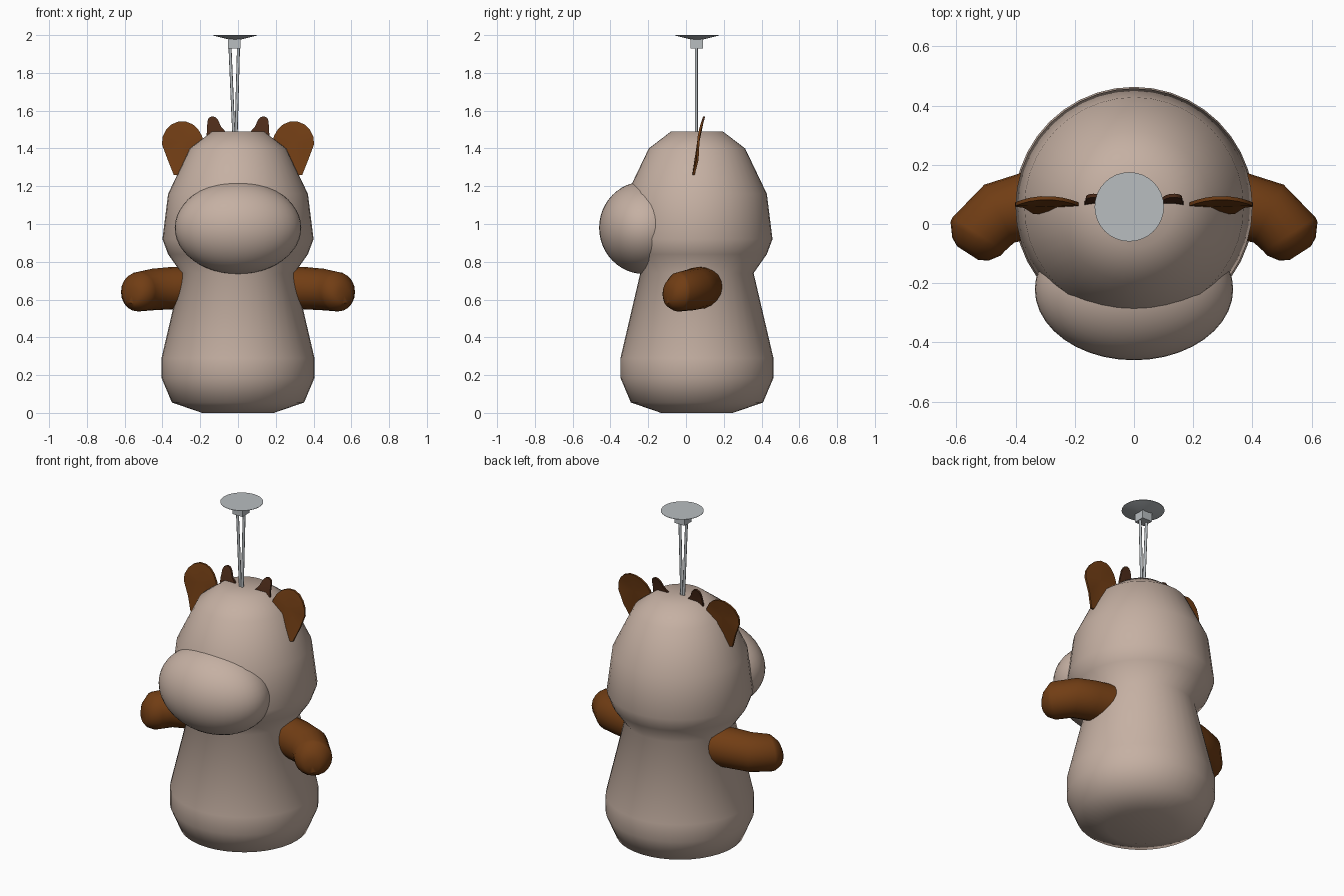
import bpy, bmesh, math
from mathutils import Vector, Matrix

if "Cube" in bpy.data.objects:
    bpy.data.objects.remove(bpy.data.objects["Cube"])


def material(name, rgb):
    m = bpy.data.materials.new(name)
    m.diffuse_color = (*rgb, 1)
    m.use_nodes = True
    m.node_tree.nodes["Principled BSDF"].inputs["Base Color"].default_value = m.diffuse_color
    return m


TAN = material("warm tan", (0.56, 0.435, 0.365))
BROWN = material("brown", (0.165, 0.047, 0.007))
DARK = material("dark brown", (0.075, 0.025, 0.010))
GREY = material("light grey", (0.48, 0.51, 0.53))
CY = 0.058  # y of the body axis


def finish(name, bm, mat, angle=None):
    bmesh.ops.recalc_face_normals(bm, faces=bm.faces)
    me = bpy.data.meshes.new(name)
    bm.to_mesh(me)
    bm.free()
    me.materials.append(mat)
    ob = bpy.data.objects.new(name, me)
    bpy.context.collection.objects.link(ob)
    if angle:
        bpy.ops.object.select_all(action='DESELECT')
        ob.select_set(True)
        bpy.context.view_layer.objects.active = ob
        bpy.ops.object.shade_smooth_by_angle(angle=math.radians(angle))
    return ob


def tube(name, rings, mat, sides, angle=None):
    """Skin of circles, each given as (centre, axis direction, radius)."""
    bm = bmesh.new()
    loops = []
    for centre, axis, r in rings:
        axis = Vector(axis).normalized()
        ref = Vector((0, 1, 0)) if abs(axis.z) > 0.9 else Vector((0, 0, 1))
        u = ref.cross(axis).normalized()
        v = axis.cross(u)
        loops.append([bm.verts.new(Vector(centre) + r * (
            math.cos(2 * math.pi * i / sides) * u + math.sin(2 * math.pi * i / sides) * v))
            for i in range(sides)])
    for a, b in zip(loops, loops[1:]):
        for i in range(sides):
            j = (i + 1) % sides
            bm.faces.new((a[i], a[j], b[j], b[i]))
    for end, k in ((loops[0], 0), (loops[-1], -1)):
        tip = bm.verts.new(rings[k][0])
        for i in range(sides):
            bm.faces.new((end[i], end[(i + 1) % sides], tip))
    return finish(name, bm, mat, angle)


# One-piece body and head, turned from a profile of (radius, height)
profile = [(0.19, 0.0), (0.35, 0.055), (0.405, 0.185), (0.405, 0.29), (0.30, 0.74),
           (0.37, 0.84), (0.40, 0.92), (0.37, 1.16), (0.255, 1.40), (0.137, 1.49)]
tube("body_and_head", [((0, CY, z), (0, 0, 1), r) for r, z in profile], TAN, 40, 80)

# Muzzle
bm = bmesh.new()
bmesh.ops.create_uvsphere(bm, u_segments=40, v_segments=24, radius=1)
bmesh.ops.transform(bm, verts=bm.verts, matrix=Matrix.Translation((0, -0.22, 0.98))
                    @ Matrix.Diagonal((0.335, 0.24, 0.245, 1)))
finish("muzzle", bm, TAN, 80)


# Thin leaf plate from an (x, z) outline, leaning back with a slight curl
def plate(name, outline, half, mat):
    bm = bmesh.new()
    mid = [sum(c) / len(outline) for c in zip(*outline)]
    rims, centres = [], []
    for d in (-half, half):
        def point(x, z):
            lean = 0.04 + 0.17 * (z - 1.26)
            return bm.verts.new((x, lean + 0.007 * math.sin((z - 1.26) * 22) + d, z))
        rims.append([point(x, z) for x, z in outline])
        centres.append(point(*mid))
    n = len(outline)
    for i in range(n):
        j = (i + 1) % n
        bm.faces.new((rims[0][i], rims[0][j], rims[1][j], rims[1][i]))
        for rim, c in zip(rims, centres):
            bm.faces.new((rim[i], rim[j], c))
    return finish(name, bm, mat, 40)


ear = [(0.28, 1.255), (0.34, 1.26), (0.372, 1.34), (0.402, 1.42), (0.40, 1.46), (0.38, 1.50),
       (0.352, 1.527), (0.315, 1.543), (0.275, 1.542), (0.24, 1.528), (0.212, 1.503),
       (0.19, 1.465), (0.18, 1.42), (0.22, 1.33)]
horn = [(0.06, 1.44), (0.065, 1.488), (0.09, 1.515), (0.105, 1.55), (0.12, 1.566),
        (0.138, 1.57), (0.154, 1.562), (0.162, 1.545), (0.164, 1.50), (0.17, 1.42)]

# Bent arm: (x, y, z), axis in plan, radius
arm = [((0.18, 0.10, 0.665), (1, -0.2), 0.112), ((0.36, 0.062, 0.66), (1, -0.22), 0.112),
       ((0.455, 0.035, 0.653), (0.87, -0.45), 0.11), ((0.525, -0.035, 0.642), (0.54, -0.84), 0.105),
       ((0.535, -0.05, 0.64), (0.56, -0.83), 0.102), ((0.553, -0.085, 0.63), (0.54, -0.84), 0.072),
       ((0.562, -0.098, 0.622), (0.54, -0.84), 0.042)]

for side, s in (("left", -1), ("right", 1)):
    plate(side + "_ear", [(s * x, z) for x, z in ear], 0.006, BROWN)
    plate(side + "_horn", [(s * x, z) for x, z in horn], 0.006, DARK)
    tube(side + "_arm", [((s * c[0], c[1], c[2]), (s * d[0], d[1], 0), r) for c, d, r in arm],
         BROWN, 20, 35)
    # Hanging cord strand
    low, high = Vector((-0.016 + s * 0.005, 0.055, 1.44)), Vector((-0.02 + s * 0.023, 0.055, 1.95))
    tube(side + "_cord", [(low, high - low, 0.008), (high, high - low, 0.008)], GREY, 8, 60)

# Cord clamp block
bm = bmesh.new()
bmesh.ops.create_cube(bm, size=1)
bmesh.ops.transform(bm, verts=bm.verts, matrix=Matrix.Translation((-0.02, 0.056, 1.956))
                    @ Matrix.Diagonal((0.066, 0.066, 0.055, 1)))
finish("cord_clamp", bm, GREY)

# Suction cup
tube("suction_cup", [((-0.016, 0.058, 1.972), (0, 0, 1), 0.012),
                     ((-0.016, 0.058, 1.998), (0, 0, 1), 0.117),
                     ((-0.016, 0.058, 2.0), (0, 0, 1), 0.117)], GREY, 32, 30)
